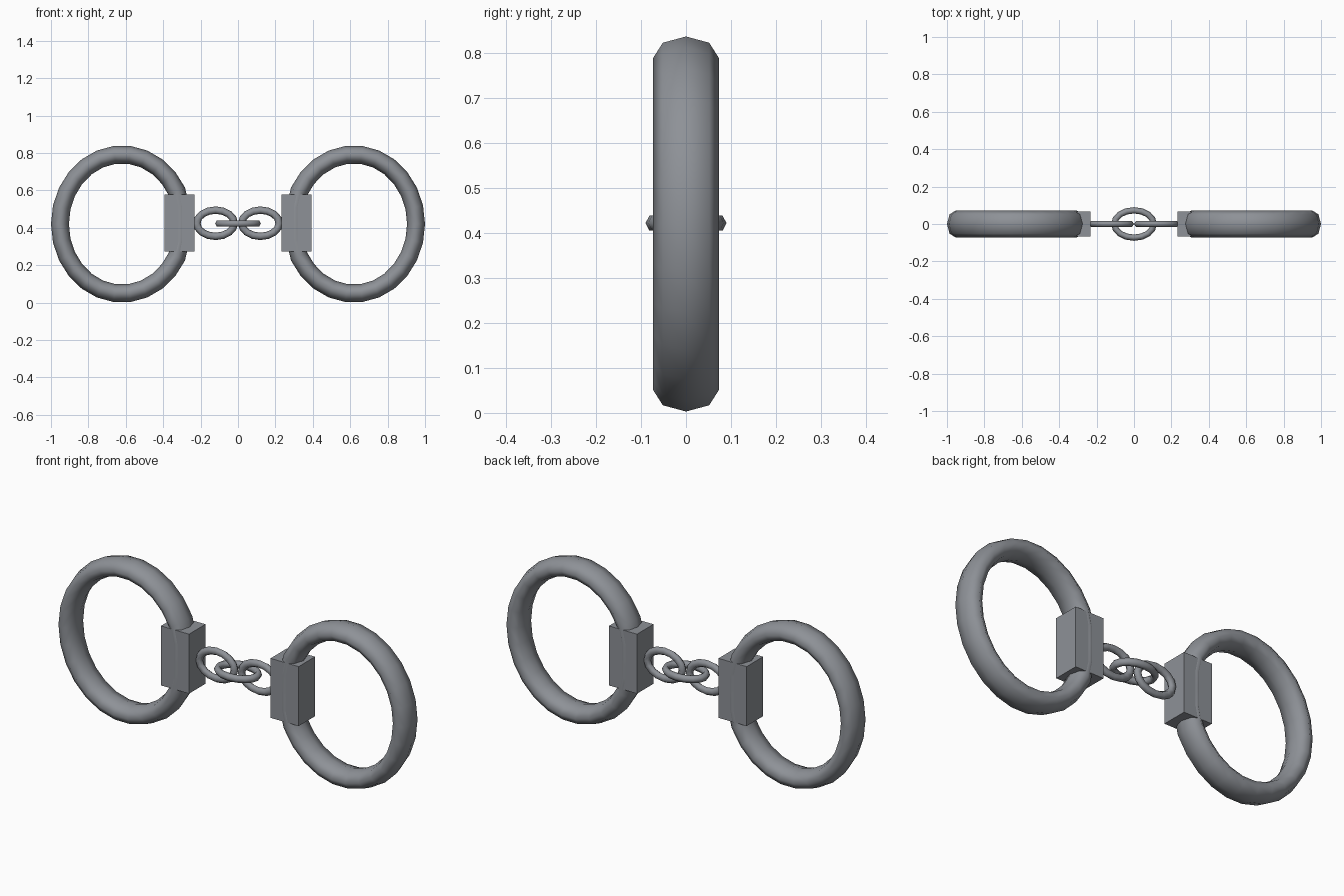
import bpy, bmesh, math
from mathutils import Vector

if "Cube" in bpy.data.objects:
    bpy.data.objects.remove(bpy.data.objects["Cube"])

steel = bpy.data.materials.new("grey steel")
steel.diffuse_color = (0.27, 0.285, 0.31, 1)
steel.use_nodes = True
steel.node_tree.nodes["Principled BSDF"].inputs["Base Color"].default_value = steel.diffuse_color
ZC = 0.42


def finish(bm, name, smooth):
    bmesh.ops.recalc_face_normals(bm, faces=bm.faces[:])
    for f in bm.faces:
        f.smooth = smooth
    me = bpy.data.meshes.new(name)
    bm.to_mesh(me)
    bm.free()
    me.materials.append(steel)
    ob = bpy.data.objects.new(name, me)
    bpy.context.collection.objects.link(ob)
    return ob


def loop(name, centre, rx, rz, tube, depth, n, sides, flat=None, lying=False, sign=1):
    """Elliptical ring in the XZ plane (or XY when lying); flat limits its reach on one side."""
    bm = bmesh.new()
    rings = []
    for i in range(n):
        a = 2 * math.pi * i / n
        ring = []
        for j in range(sides):
            b = 2 * math.pi * j / sides
            u, v = tube * math.cos(b), depth * math.sin(b)
            px = rx * math.cos(a)
            if flat is not None:
                px = min(px, flat)
            px = sign * (px + u * math.cos(a))
            pz = (rz + u) * math.sin(a)
            p = Vector((px, pz, v) if lying else (px, v, pz))
            ring.append(bm.verts.new(p + Vector(centre)))
        rings.append(ring)
    for i in range(n):
        r, s = rings[i], rings[(i + 1) % n]
        for j in range(sides):
            k = (j + 1) % sides
            bm.faces.new((r[j], s[j], s[k], r[k]))
    return finish(bm, name, True)


def box(name, centre, size):
    bm = bmesh.new()
    bmesh.ops.create_cube(bm, size=1)
    for v in bm.verts:
        v.co = Vector(v.co[k] * size[k] + centre[k] for k in range(3))
    return finish(bm, name, False)


for side, s in (("left", -1), ("right", 1)):
    # wrist ring, slightly flattened where it meets the lock block
    loop(side + "_cuff_ring", (s * 0.62, 0, ZC), 0.332, 0.372, 0.048, 0.073,
         26, 8, flat=0.312, sign=-s)
    # lock block
    box(side + "_lock_block", (s * 0.312, 0, 0.425), (0.16, 0.134, 0.306))
    # upright chain link
    loop(side + "_chain_link", (s * 0.12, 0, 0.424), 0.1, 0.07, 0.02, 0.017, 16, 6)

# middle chain link, lying flat
loop("middle_chain_link", (0, 0, 0.422), 0.105, 0.073, 0.017, 0.019, 16, 6, lying=True)
